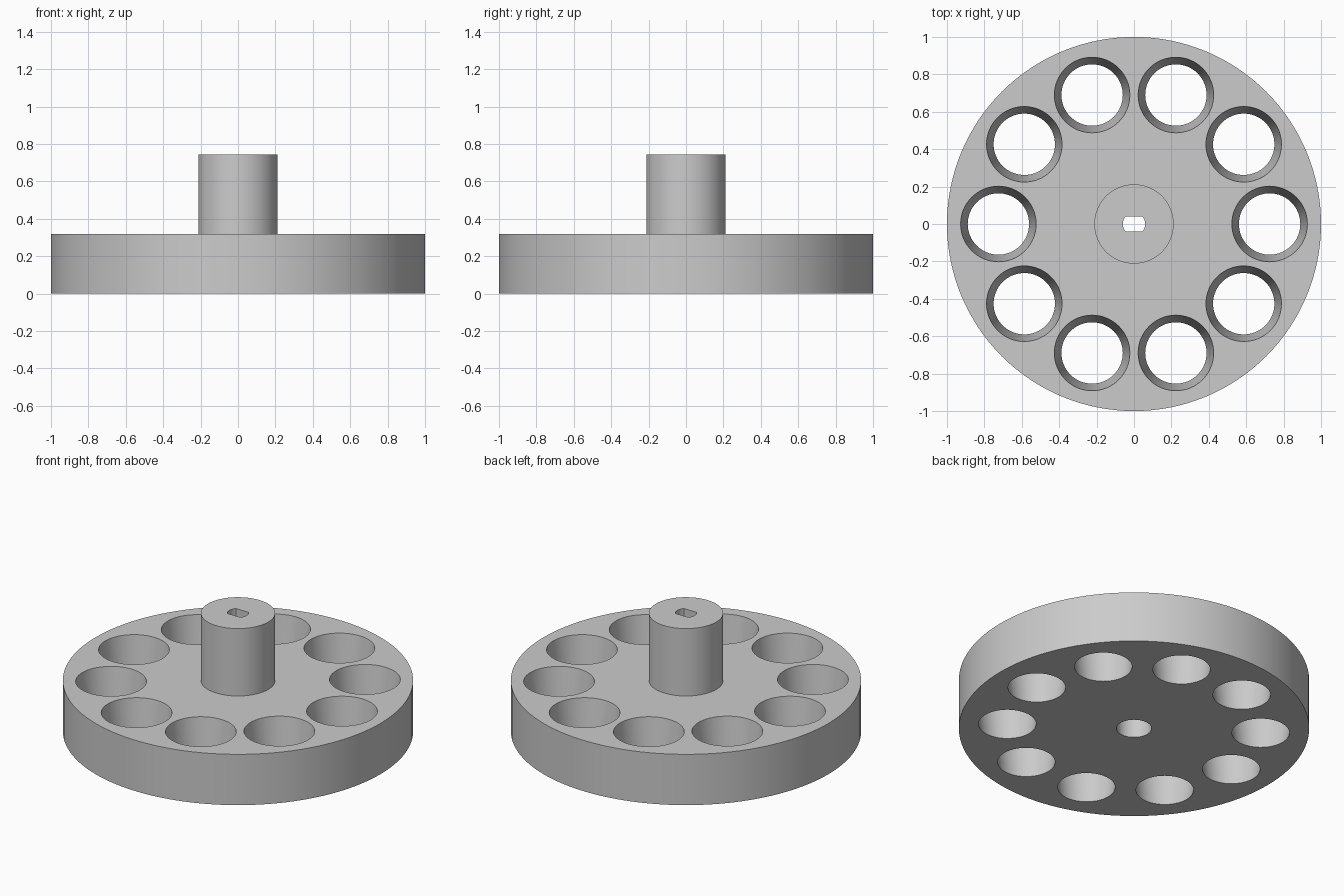
import bpy, bmesh, math
from mathutils import Matrix

DISC_R, DISC_H = 1.0, 0.32
HUB_R, TOP = 0.212, 0.745
HOLES, HOLE_RING = 10, 0.725
HOLE_TOP, HOLE_BOTTOM = 0.202, 0.164
BORE_R, BORE_TOP = 0.1, 0.4
SLOT_R, SLOT_FLAT = 0.06, 0.041
OVER = 0.05  # how far cutters reach past the surface

cube = bpy.data.objects.get("Cube")
if cube:
    bpy.data.objects.remove(cube, do_unlink=True)

grey = bpy.data.materials.new("plain grey")
grey.use_nodes = True
colour = (0.6, 0.6, 0.6, 1)
grey.diffuse_color = colour
grey.node_tree.nodes["Principled BSDF"].inputs["Base Color"].default_value = colour


def finish(bm, name):
    bmesh.ops.recalc_face_normals(bm, faces=bm.faces)
    mesh = bpy.data.meshes.new(name)
    bm.to_mesh(mesh)
    bm.free()
    mesh.materials.append(grey)
    obj = bpy.data.objects.new(name, mesh)
    bpy.context.collection.objects.link(obj)
    return obj


def add_cone(bm, x, y, z0, z1, r0, r1, sides=64):
    place = Matrix.Translation((x, y, (z0 + z1) / 2))
    return bmesh.ops.create_cone(bm, cap_ends=True, segments=sides, radius1=r0,
                                 radius2=r1, depth=z1 - z0, matrix=place)["verts"]


def cut(target, cutter):
    cutter.hide_render = True
    mod = target.modifiers.new("cut", 'BOOLEAN')
    mod.operation, mod.solver, mod.object = 'DIFFERENCE', 'EXACT', cutter
    bpy.context.view_layer.objects.active = target
    bpy.ops.object.modifier_apply(modifier=mod.name)
    bpy.data.objects.remove(cutter, do_unlink=True)


# Disc and hub turned as one solid
bm = bmesh.new()
profile = [(0, 0), (DISC_R, 0), (DISC_R, DISC_H), (HUB_R, DISC_H), (HUB_R, TOP), (0, TOP)]
verts = [bm.verts.new((r, 0, z)) for r, z in profile]
edges = [bm.edges.new(pair) for pair in zip(verts, verts[1:])]
bmesh.ops.spin(bm, geom=verts + edges, cent=(0, 0, 0), axis=(0, 0, 1),
               angle=math.tau, steps=128, use_merge=True)
bmesh.ops.remove_doubles(bm, verts=bm.verts, dist=1e-5)
bmesh.ops.dissolve_limit(bm, angle_limit=0.01, verts=bm.verts, edges=bm.edges)
wheel = finish(bm, "holed_disc_with_hub")

# Ring of tapered holes
bm = bmesh.new()
flare = OVER * (HOLE_TOP - HOLE_BOTTOM) / DISC_H
for i in range(HOLES):
    a = math.tau * i / HOLES
    add_cone(bm, HOLE_RING * math.cos(a), HOLE_RING * math.sin(a), -OVER, DISC_H + OVER,
             HOLE_BOTTOM - flare, HOLE_TOP + flare)
cut(wheel, finish(bm, "hole_cutter"))

# Round bore from below
bm = bmesh.new()
add_cone(bm, 0, 0, -OVER, BORE_TOP, BORE_R, BORE_R)
cut(wheel, finish(bm, "bore_cutter"))

# Shaft slot: a round shaft with two flats
bm = bmesh.new()
add_cone(bm, 0, 0, BORE_TOP - OVER, TOP + OVER, SLOT_R, SLOT_R, 48)
for side in (-1, 1):
    geom = bm.verts[:] + bm.edges[:] + bm.faces[:]
    res = bmesh.ops.bisect_plane(bm, geom=geom, plane_co=(0, side * SLOT_FLAT, 0),
                                 plane_no=(0, side, 0), clear_outer=True)
    rim = [e for e in res["geom_cut"] if isinstance(e, bmesh.types.BMEdge)]
    bmesh.ops.holes_fill(bm, edges=rim)
cut(wheel, finish(bm, "slot_cutter"))

# Smooth walls with crisp rims
bpy.ops.object.select_all(action='DESELECT')
wheel.select_set(True)
bpy.context.view_layer.objects.active = wheel
bpy.ops.object.shade_smooth_by_angle(angle=math.radians(30))
